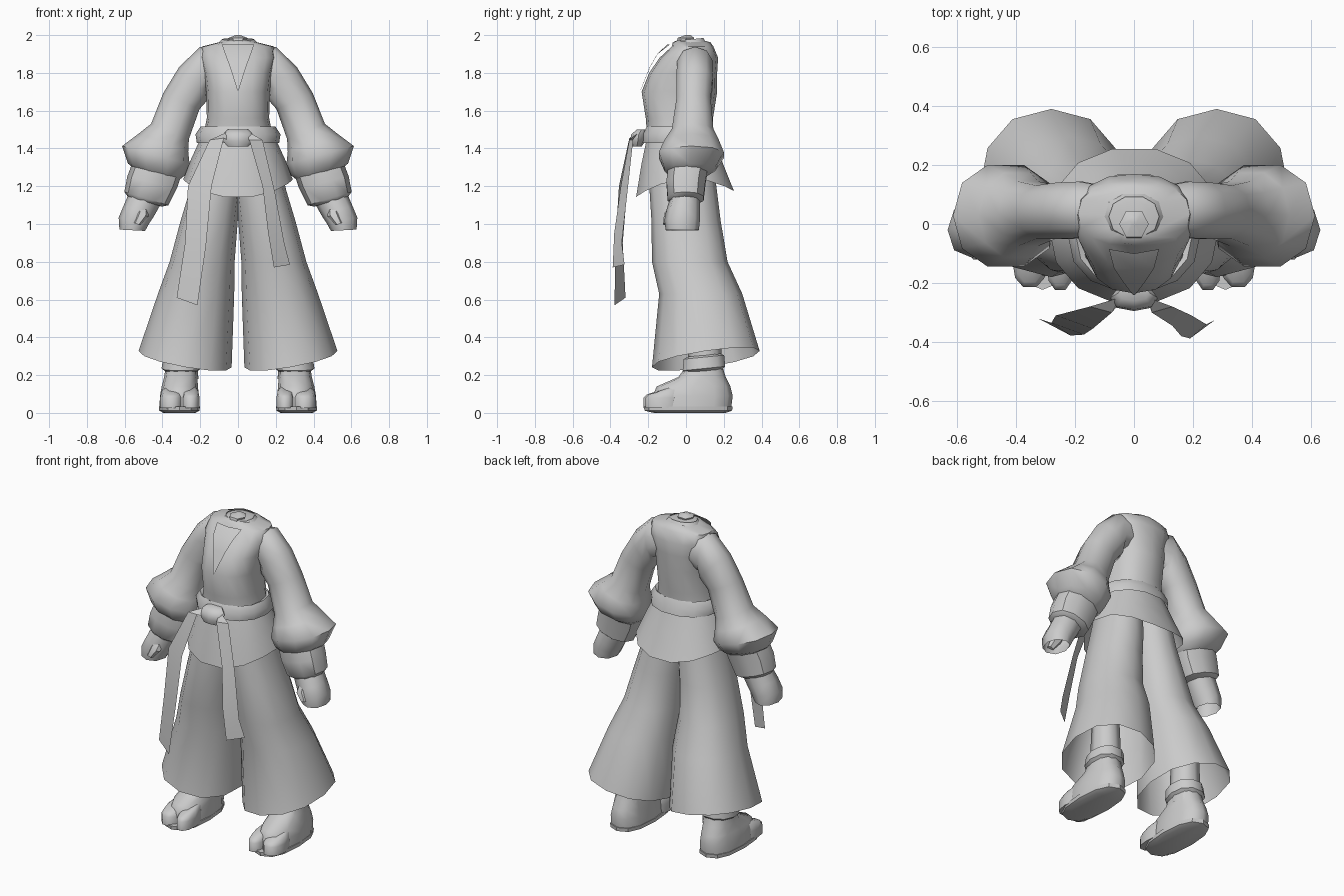
import bpy, math


def make(name, verts, faces, mirror=False, angle=40):
    """Create a mesh object, optionally mirrored over x = 0."""
    me = bpy.data.meshes.new(name)
    me.from_pydata(verts, [], faces)
    ob = bpy.data.objects.new(name, me)
    bpy.context.collection.objects.link(ob)
    bpy.ops.object.select_all(action='DESELECT')
    ob.select_set(True)
    bpy.context.view_layer.objects.active = ob
    bpy.ops.object.mode_set(mode='EDIT')
    bpy.ops.mesh.select_all(action='SELECT')
    bpy.ops.mesh.normals_make_consistent(inside=False)
    bpy.ops.object.mode_set(mode='OBJECT')
    bpy.ops.object.shade_smooth_by_angle(angle=math.radians(angle))
    if mirror:
        ob.modifiers.new("mirror", 'MIRROR').use_mirror_merge = False
    return ob


def loft(name, rings, n=10, p=0.9, top=False, bottom=False, mirror=False, angle=40):
    """Skin rings of (x, y, z, rx, ry, tilt in xz, slope along y, edge drop)."""
    verts, faces = [], []
    for r in rings:
        x, y, z, rx, ry, tilt, slope, drop = tuple(r) + (0,) * (8 - len(r))
        t = math.radians(tilt)
        for i in range(n):
            a = 2 * math.pi * i / n
            c, s = math.cos(a), math.sin(a)
            u = math.copysign(abs(c) ** p, c) * rx
            v = math.copysign(abs(s) ** p, s) * ry
            verts.append((x + u * math.cos(t), y + v,
                          z + u * math.sin(t) + slope * v - drop * s * s))
    for k in range(len(rings) - 1):
        for i in range(n):
            j = (i + 1) % n
            faces.append((k * n + i, k * n + j, k * n + n + j, k * n + n + i))
    if top:
        faces.append(tuple(range(n)))
    if bottom:
        b = (len(rings) - 1) * n
        faces.append(tuple(range(b, b + n)))
    return make(name, verts, faces, mirror, angle)


def strip(name, rows):
    """Join rows of points into a cloth strip."""
    w = len(rows[0])
    verts = [v for row in rows for v in row]
    faces = [(k * w + i, k * w + i + 1, k * w + w + i + 1, k * w + w + i)
             for k in range(len(rows) - 1) for i in range(w - 1)]
    return make(name, verts, faces)


# Jacket body and neck
loft("jacket_body", [
    (0, .02, 1.975, .05, .06),
    (0, .03, 1.962, .10, .10),
    (0, .035, 1.94, .19, .11),
    (0, .015, 1.88, .20, .155),
    (0, -.015, 1.80, .18, .18),
    (0, -.035, 1.70, .168, .20),
    (0, -.035, 1.56, .165, .178),
    (0, -.035, 1.46, .185, .17)], n=16, p=.85, top=True, angle=60)
loft("neck_top", [
    (0, .01, 2.0, .012, .015), (0, .0, 1.985, .05, .05),
    (0, -.01, 1.95, .035, .05)], n=6, top=True)
# Collar ring and V-shaped chest opening
loft("collar", [
    (0, .025, 1.978, .085, .07, 0, .1), (0, .025, 1.945, .115, .09, 0, .1)], n=10)
strip("chest_opening", [
    [(-.085, -.085, 1.95), (0, -.10, 1.95), (.085, -.085, 1.95)],
    [(-.068, -.15, 1.90), (0, -.152, 1.90), (.068, -.15, 1.90)],
    [(-.042, -.19, 1.83), (0, -.192, 1.83), (.042, -.19, 1.83)],
    [(-.004, -.24, 1.71), (0, -.241, 1.705), (.004, -.24, 1.71)]])

# Puffed sleeves
loft("sleeve", [
    (.06, .045, 1.83, .09, .08, 90),
    (.18, .048, 1.82, .12, .10, 80),
    (.235, .045, 1.745, .115, .10, 48),
    (.30, .04, 1.65, .105, .095, 24),
    (.36, .035, 1.49, .108, .115, 22),
    (.395, .03, 1.43, .14, .15, 20),
    (.435, .028, 1.365, .185, .18, 15),
    (.43, .02, 1.29, .155, .14, 11),
    (.43, .01, 1.26, .12, .10, 14)], n=10, mirror=True, angle=60)
# Wrist wraps
loft("wrist_wrap", [
    (.43, .01, 1.29, .135, .11, 10),
    (.455, .0, 1.22, .135, .108, 14),
    (.485, -.002, 1.135, .122, .10, 17),
    (.495, -.005, 1.12, .095, .08, 17)], n=10, bottom=True, mirror=True)
# Open fists with thumbs
loft("fist", [
    (.49, -.005, 1.14, .09, .078, 17),
    (.525, -.015, 1.07, .085, .09, 20),
    (.55, -.02, 1.02, .083, .094, 10),
    (.56, -.02, .967, .068, .088, 3)], n=8, mirror=True, angle=60)
loft("thumb", [
    (.50, -.06, 1.085, .03, .03, 20),
    (.505, -.095, 1.05, .032, .024, 20),
    (.535, -.105, 1.0, .02, .018, 20)], n=6, top=True, bottom=True, mirror=True)

# Sash, jacket skirt and knot
loft("sash", [
    (0, -.035, 1.50, .17, .16),
    (0, -.035, 1.515, .198, .178),
    (0, -.035, 1.475, .225, .196),
    (0, -.03, 1.43, .218, .202)], n=14, angle=60)
loft("jacket_skirt", [
    (0, -.03, 1.46, .195, .18),
    (0, -.02, 1.34, .25, .22, 0, 0, .02),
    (0, -.005, 1.235, .29, .265, 0, .06, .08)], n=14)
loft("sash_knot", [
    (0, -.235, 1.50, .055, .025), (0, -.25, 1.475, .08, .04),
    (0, -.255, 1.44, .08, .04), (0, -.26, 1.41, .055, .025)],
     n=8, top=True, bottom=True, angle=50)

# Hanging sash ends
strip("sash_end_long", [
    [(-.05, -.25, 1.49), (-.05, -.27, 1.44)],
    [(-.15, -.28, 1.445), (-.075, -.30, 1.455)],
    [(-.265, -.31, 1.20), (-.14, -.355, 1.20)],
    [(-.28, -.335, .90), (-.17, -.375, .88)],
    [(-.325, -.32, .61), (-.215, -.378, .57)]])
strip("sash_end_short", [
    [(.05, -.25, 1.49), (.05, -.27, 1.44)],
    [(.13, -.28, 1.445), (.06, -.30, 1.445)],
    [(.195, -.31, 1.17), (.13, -.345, 1.20)],
    [(.245, -.34, .90), (.16, -.38, .95)],
    [(.275, -.325, .785), (.19, -.388, .77)]])

# Wide trouser legs
loft("trouser_leg", [
    (.10, -.02, 1.38, .11, .16),
    (.12, -.015, 1.18, .135, .178),
    (.152, 0, 1.02, .151, .183),
    (.19, .02, .80, .172, .20),
    (.222, .078, .63, .202, .22),
    (.28, .105, .285, .25, .285, 10, .15)], n=12, mirror=True, angle=60)

# Ankles, ankle bands, shoes and split toes
loft("ankle", [(.295, .10, .50, .075, .08), (.295, .10, .18, .085, .095)],
     n=8, mirror=True, angle=60)
loft("ankle_band", [
    (.295, .095, .305, .08, .09, 0, .1), (.295, .095, .295, .10, .112, 0, .1),
    (.30, .095, .235, .105, .118, 0, .1), (.30, .095, .22, .085, .1, 0, .1)],
     n=10, mirror=True)
loft("shoe", [
    (.30, .095, .24, .083, .10),
    (.303, .085, .19, .088, .125),
    (.308, .04, .14, .096, .195),
    (.31, .035, .09, .103, .212),
    (.31, .03, .03, .106, .21)], n=12, p=.85, top=True, mirror=True, angle=60)
loft("shoe_sole", [
    (.31, .012, .035, .108, .235), (.31, .012, .012, .107, .232),
    (.31, .02, 0, .085, .19)], n=12, p=.8, top=True, bottom=True, mirror=True)
# Toes taper up into the instep
for nm, x, y, w in (("big_toe", .25, -.13, .047), ("small_toes", .353, -.12, .06)):
    loft(nm, [
        (x, y + .03, .132, w * .5, .05, 0, .3), (x, y + .01, .115, w * .85, .09, 0, .2),
        (x, y, .08, w, .098), (x, y, .025, w, .098)],
         n=10, p=.85, top=True, bottom=True, mirror=True, angle=60)
